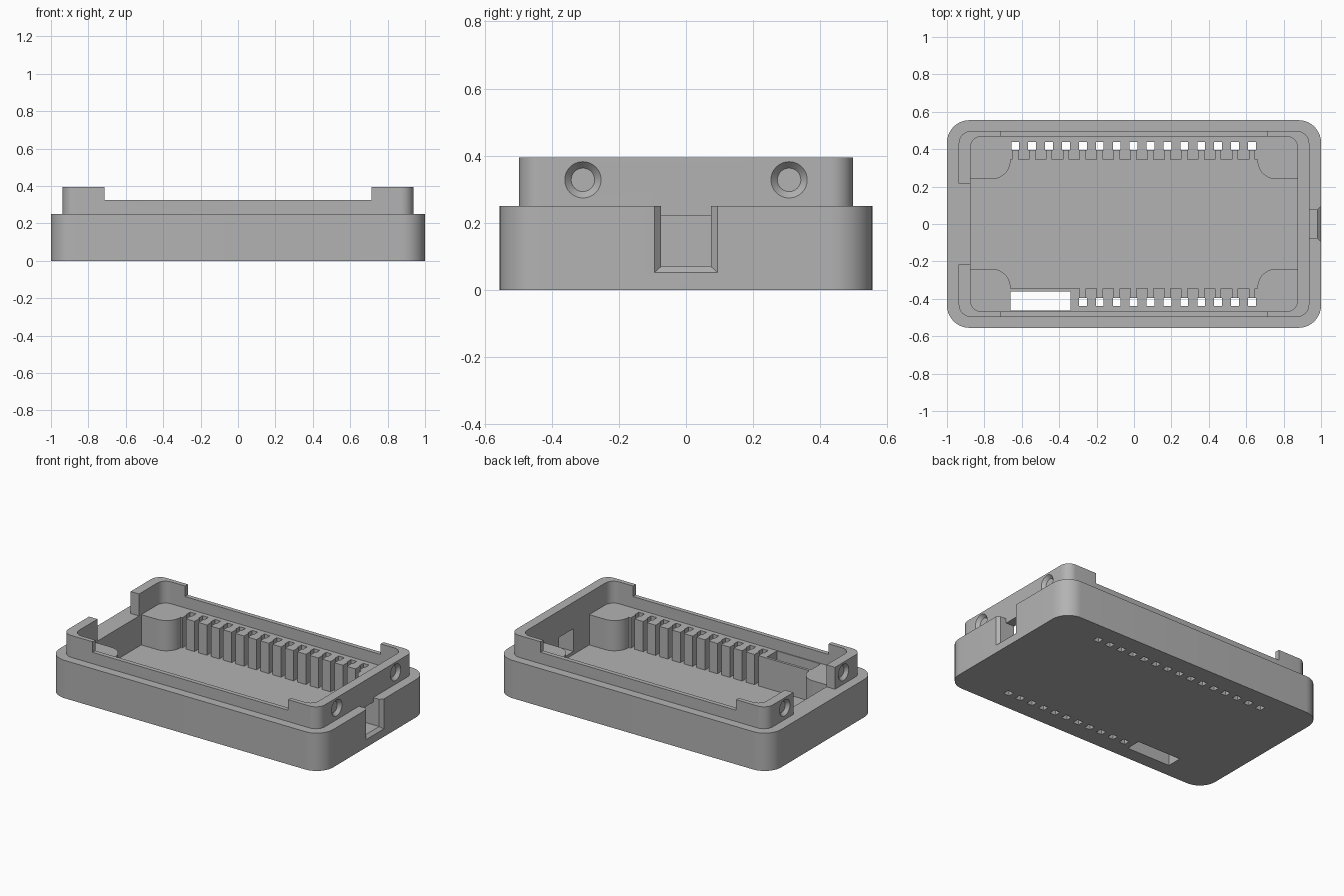
import bpy, bmesh, math
from mathutils import Matrix, Vector

if "Cube" in bpy.data.objects:
    bpy.data.objects.remove(bpy.data.objects["Cube"])

grey = bpy.data.materials.new("matte grey")
grey.use_nodes = True
grey.diffuse_color = (0.45, 0.45, 0.45, 1)
grey.node_tree.nodes["Principled BSDF"].inputs["Base Color"].default_value = grey.diffuse_color

FLOOR, SHELF, RIM, TOP = 0.05, 0.25, 0.325, 0.395
HIGH = 0.5


def make_object(name, bm):
    bmesh.ops.recalc_face_normals(bm, faces=bm.faces)
    mesh = bpy.data.meshes.new(name)
    bm.to_mesh(mesh)
    bm.free()
    obj = bpy.data.objects.new(name, mesh)
    bpy.context.collection.objects.link(obj)
    mesh.materials.append(grey)
    return obj


def prism(points, z0, z1, radius=0, rounded=lambda p: True):
    """Extruded outline with some upright edges rounded."""
    bm = bmesh.new()
    face = bm.faces.new([bm.verts.new((x, y, z0)) for x, y in points])
    out = bmesh.ops.extrude_face_region(bm, geom=[face])
    for v in out["geom"]:
        if isinstance(v, bmesh.types.BMVert):
            v.co.z = z1
    if radius:
        upright = [e for e in bm.edges
                   if abs(e.verts[0].co.z - e.verts[1].co.z) > 1e-4 and rounded(e.verts[0].co)]
        bmesh.ops.bevel(bm, geom=upright, offset=radius, segments=10,
                        profile=0.5, affect='EDGES')
    return bm


def rounded_block(hx, hy, z0, z1, radius):
    return prism([(-hx, -hy), (hx, -hy), (hx, hy), (-hx, hy)], z0, z1, radius)


def boxes(*bounds):
    """One mesh of separate boxes, each (x0, x1, y0, y1, z0, z1)."""
    bm = bmesh.new()
    for x0, x1, y0, y1, z0, z1 in bounds:
        size = Matrix.Diagonal((x1 - x0, y1 - y0, z1 - z0, 1))
        centre = Matrix.Translation(((x0 + x1) / 2, (y0 + y1) / 2, (z0 + z1) / 2))
        bmesh.ops.create_cube(bm, size=1, matrix=centre @ size)
    return bm


def combine(body, bm, operation='DIFFERENCE'):
    tool = make_object("cutter", bm)
    tool.hide_render = True
    mod = body.modifiers.new("shape", 'BOOLEAN')
    mod.operation = operation
    mod.solver = 'EXACT'
    mod.object = tool
    bpy.context.view_layer.objects.active = body
    bpy.ops.object.modifier_apply(modifier=mod.name)
    bpy.data.objects.remove(tool)


# Outer tray with a raised inner lip
case = make_object("case_bottom", rounded_block(1, 0.555, 0, SHELF, 0.12))
combine(case, rounded_block(0.937, 0.497, 0.1, TOP, 0.065), 'UNION')

# Upper cavity, then lower cavity that leaves corner pillars and side shelves
combine(case, rounded_block(0.875, 0.468, SHELF, HIGH, 0.06))
quarter = [(0.875, 0.24), (0.66, 0.24), (0.66, 0.345)]
outline = quarter + [(-x, y) for x, y in reversed(quarter)]
outline += [(-x, -y) for x, y in outline]
combine(case, prism(outline, FLOOR, 0.3, 0.1,
                    lambda p: abs(p.x) < 0.7 and abs(p.y) < 0.3))

# Lowered long walls and the open end between the two posts
combine(case, boxes((-0.715, 0.715, -0.7, 0.7, RIM, HIGH)))
combine(case, boxes((-1.1, -0.8, -0.217, 0.217, SHELF, HIGH)))

# Pin holes with front slots along both shelves
pins = [(-0.635 + 0.0904 * i, side * 0.417)
        for side in (1, -1) for i in range(15) if side > 0 or i > 3]
combine(case, boxes(*[(x - 0.021, x + 0.021, y - 0.021, y + 0.021, -0.1, HIGH)
                      for x, y in pins]))
combine(case, boxes(*[(x - 0.014, x + 0.014, min(y, y * 0.75), max(y, y * 0.75), FLOOR, 0.3)
                      for x, y in pins]))

# Rectangular opening through the front shelf
combine(case, boxes((-0.66, -0.34, -0.462, -0.362, -0.1, 0.3)))

# Cable port: open slot outside, window through the end wall, flared mouth
combine(case, boxes((0.937, 1.1, -0.074, 0.074, 0.07, 0.3)))
combine(case, boxes((0.8, 0.96, -0.074, 0.074, 0.07, 0.22)))
mouth = bmesh.new()
for x, half, low in ((0.978, 0.072, 0.072), (1.004, 0.098, 0.048)):
    for y in (-half, half):
        for z in (low, 0.3):
            mouth.verts.new((x, y, z))
bmesh.ops.convex_hull(mouth, input=mouth.verts)
combine(case, mouth)

# Conical dimples on both ends of the lip
dimples = bmesh.new()
for end in (1, -1):
    for side in (1, -1):
        place = Matrix.Translation((end * 0.927, side * 0.307, RIM + 0.003))
        turn = Matrix.Rotation(end * math.pi / 2, 4, Vector((0, 1, 0)))
        bmesh.ops.create_cone(dimples, cap_ends=True, segments=32, radius1=0.035,
                              radius2=0.055, depth=0.022, matrix=place @ turn)
combine(case, dimples)

# Smooth the rounded corners, keep edges sharp
bpy.ops.object.select_all(action='DESELECT')
case.select_set(True)
bpy.context.view_layer.objects.active = case
bpy.ops.object.shade_smooth_by_angle(angle=math.radians(30))
